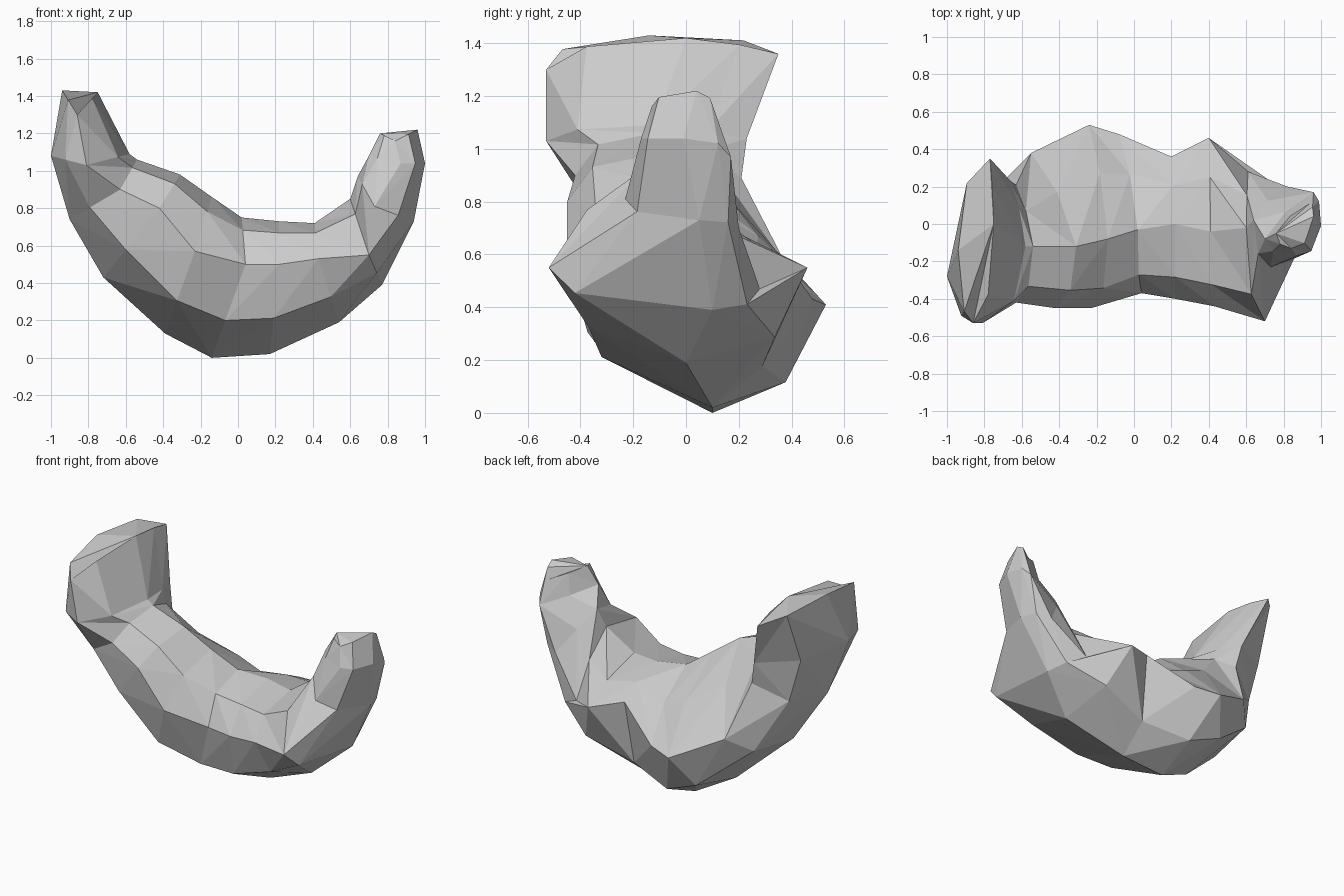
import bpy, bmesh
from mathutils import Vector

# Cross-sections along the crescent, left tip to right tip:
# inner, outer, front and back extremes of each section
STATIONS = [
    ((-0.75, 0.00, 1.42), (-0.94, -0.14, 1.43), (-0.86, -0.53, 1.30), (-0.77, 0.35, 1.36)),
    ((-0.58, -0.12, 1.09), (-1.00, -0.28, 1.08), (-0.81, -0.53, 1.03), (-0.66, 0.23, 1.04)),
    ((-0.54, -0.12, 1.06), (-0.90, -0.20, 0.74), (-0.63, -0.42, 0.90), (-0.63, 0.21, 0.89)),
    ((-0.31, -0.12, 0.98), (-0.72, -0.10, 0.43), (-0.42, -0.45, 0.80), (-0.55, 0.38, 0.56)),
    ((-0.14, -0.08, 0.86), (-0.39, 0.03, 0.13), (-0.23, -0.45, 0.57), (-0.24, 0.53, 0.41)),
    ((0.02, -0.03, 0.75), (-0.14, 0.10, 0.00), (0.04, -0.37, 0.50), (-0.08, 0.48, 0.43)),
    ((0.22, 0.00, 0.73), (0.17, 0.10, 0.02), (0.22, -0.40, 0.50), (0.20, 0.36, 0.60)),
    ((0.41, -0.04, 0.72), (0.54, 0.00, 0.19), (0.43, -0.44, 0.53), (0.40, 0.46, 0.55)),
    ((0.60, -0.02, 0.85), (0.77, 0.10, 0.39), (0.70, -0.52, 0.55), (0.61, 0.28, 0.47)),
    ((0.64, 0.02, 0.97), (0.94, 0.05, 0.73), (0.73, -0.23, 0.81), (0.82, 0.20, 0.70)),
    ((0.70, -0.08, 1.08), (1.00, -0.01, 1.04), (0.87, -0.17, 1.04), (0.96, 0.17, 0.97)),
    ((0.76, -0.05, 1.20), (0.96, 0.04, 1.22), (0.84, -0.13, 1.16), (0.94, 0.11, 1.12)),
]


def corner(end, side, along, across):
    """Bulged point between an inner/outer end and a front/back extreme."""
    p = side.lerp(end, along)
    p.y = end.y + (side.y - end.y) * across
    return p


def section(*extremes):
    """Eight-sided ring through the four extremes."""
    a, b, front, back = map(Vector, extremes)
    return [a, corner(a, front, 0.73, 0.71), front, corner(b, front, 0.60, 0.84),
            b, corner(b, back, 0.73, 0.73), back, corner(a, back, 0.58, 0.58)]


# Faceted crescent body, each quad split along its more outward diagonal
bm = bmesh.new()
rings = [[bm.verts.new(p) for p in section(*s)] for s in STATIONS]
for r, s in zip(rings, rings[1:]):
    centre = sum((v.co for v in r + s), Vector()) / 16
    for i in range(8):
        j = (i + 1) % 8
        quad = [r[i], r[j], s[j], s[i]]
        d0 = ((quad[0].co + quad[2].co) / 2 - centre).length
        d1 = ((quad[1].co + quad[3].co) / 2 - centre).length
        if d1 > d0:
            quad = quad[1:] + quad[:1]
        bm.faces.new(quad[:3])
        bm.faces.new((quad[0], quad[2], quad[3]))

# Tip caps, fanned so a ridge runs from the inner to the outer edge
for ring in (rings[0], rings[-1]):
    for i in range(1, 7):
        bm.faces.new((ring[0], ring[i], ring[i + 1]))
bmesh.ops.recalc_face_normals(bm, faces=bm.faces[:])

mesh = bpy.data.meshes.new("crescent_rock")
bm.to_mesh(mesh)
bm.free()
rock = bpy.data.objects.new("crescent_rock", mesh)
bpy.context.collection.objects.link(rock)
